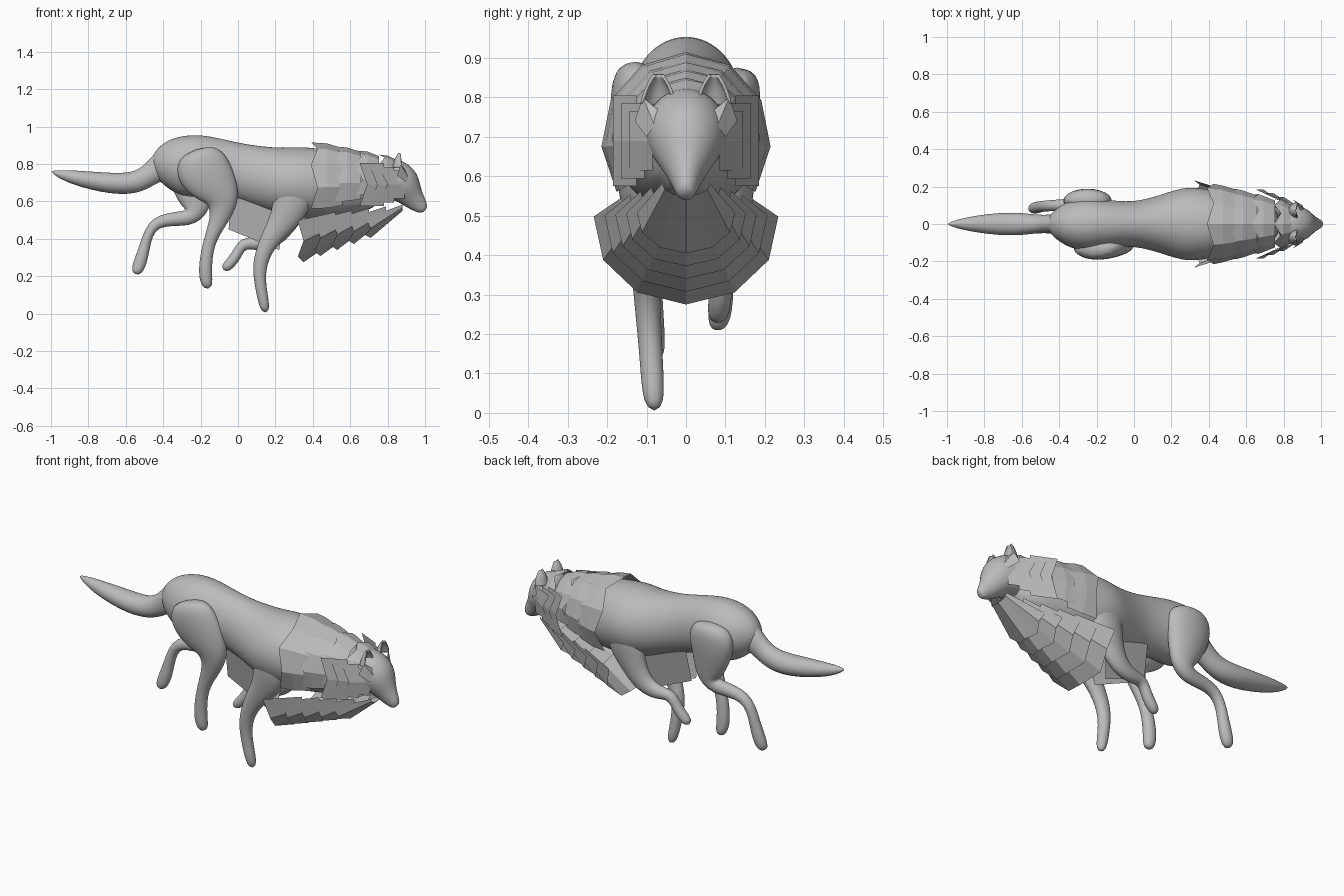
import bpy, bmesh, math
from mathutils import Vector

if "Cube" in bpy.data.objects:
    bpy.data.objects.remove(bpy.data.objects["Cube"], do_unlink=True)

SIDES = {"right": -1, "left": 1}

grey = bpy.data.materials.new("fur_grey")
grey.use_nodes = True
colour = (0.5, 0.5, 0.5, 1)
grey.diffuse_color = colour
grey.node_tree.nodes["Principled BSDF"].inputs["Base Color"].default_value = colour


def mix(start, end, amount):
    return start + (end - start) * amount


def finish(name, bm, smooth):
    mesh = bpy.data.meshes.new(name)
    bm.to_mesh(mesh)
    bm.free()
    mesh.materials.append(grey)
    obj = bpy.data.objects.new(name, mesh)
    bpy.context.collection.objects.link(obj)
    if smooth:
        for face in mesh.polygons:
            face.use_smooth = True
        rounding = obj.modifiers.new("rounding", "SUBSURF")
        rounding.levels = rounding.render_levels = 2
    return obj


def bridge(bm, rows, closed):
    count = len(rows[0])
    for lower, upper in zip(rows, rows[1:]):
        for i in range(count if closed else count - 1):
            j = (i + 1) % count
            bm.faces.new((lower[i], lower[j], upper[j], upper[i]))


def loft(name, centres, widths, depths, sides=12):
    """Rounded form swept through elliptical rings along a path."""
    bm = bmesh.new()
    rows = []
    last = len(centres) - 1
    for k, (centre, width, depth) in enumerate(zip(centres, widths, depths)):
        along = centres[min(k + 1, last)] - centres[max(k - 1, 0)]
        up = Vector((along.z, 0, -along.x)).normalized()
        row = []
        for i in range(sides):
            angle = math.tau * i / sides
            offset = Vector((0, width * math.cos(angle), 0)) + up * depth * math.sin(angle)
            row.append(bm.verts.new(centre + offset))
        rows.append(row)
    bridge(bm, rows, True)
    bm.faces.new(rows[0])
    bm.faces.new(rows[-1])
    bmesh.ops.recalc_face_normals(bm, faces=bm.faces)
    return finish(name, bm, True)


def trunk(name, rings, sides=16):
    """Loft on the centre plane: each ring is x, z, half width, half depth."""
    centres = [Vector((x, 0, z)) for x, z, width, depth in rings]
    return loft(name, centres, [r[2] for r in rings], [r[3] for r in rings], sides)


def leg(name, side, rings):
    """Limb leaning inward to the paw: each ring is x, z, half depth."""
    last = len(rings) - 1
    centres = [Vector((x, side * mix(.13, .08, k / last), z))
               for k, (x, z, depth) in enumerate(rings)]
    depths = [r[2] for r in rings]
    widths = [min(depth, .02 + depth * .35) for depth in depths]
    return loft(name, centres, widths, depths)


def strip(name, lines, smooth=False):
    """Thin sheet of fur between lines of points."""
    bm = bmesh.new()
    bridge(bm, [[bm.verts.new(point) for point in line] for line in lines], False)
    return finish(name, bm, smooth)


def arc(x, z, half_width, height, spread, count, ragged=0):
    """Arc across the body; a negative height makes it hang downward."""
    points = []
    for i in range(count):
        angle = math.radians(spread) * mix(-1, 1, i / (count - 1))
        points.append((x + ragged * (i % 2), half_width * math.sin(angle),
                       z + height * math.cos(angle)))
    return points


# Trunk and neck
trunk("body", [
    (-.46, .78, .04, .05), (-.4, .8, .1, .12), (-.3, .79, .15, .17),
    (-.18, .79, .14, .17), (0, .76, .11, .15), (.2, .71, .18, .18),
    (.3, .7, .21, .2), (.5, .69, .17, .19), (.8, .69, .1, .13)])

# Tail
trunk("tail", [
    (-.36, .82, .06, .1), (-.45, .76, .05, .06), (-.53, .7, .05, .06),
    (-.66, .69, .07, .06), (-.9, .73, .04, .04), (-1, .76, .004, .006)])

# Head with muzzle
trunk("head", [
    (.77, .72, .09, .1), (.83, .72, .11, .12), (.88, .69, .1, .11),
    (.91, .65, .08, .08), (.94, .61, .05, .06), (.98, .57, .03, .04),
    (1, .55, .02, .02)])

# Legs, all in different phases of the stride
leg("right_hind_leg", SIDES["right"], [
    (-.23, .88, .1), (-.2, .78, .16), (-.12, .68, .13), (-.07, .6, .09),
    (-.1, .5, .05), (-.16, .38, .03), (-.18, .22, .04), (-.16, .13, .03)])
leg("left_hind_leg", SIDES["left"], [
    (-.25, .88, .1), (-.25, .78, .15), (-.24, .66, .11), (-.22, .56, .08),
    (-.25, .5, .05), (-.46, .51, .03), (-.5, .35, .03), (-.53, .25, .04),
    (-.55, .21, .02)])
leg("right_front_leg", SIDES["right"], [
    (.32, .76, .08), (.3, .62, .12), (.25, .5, .08), (.16, .39, .05),
    (.11, .26, .04), (.12, .14, .03), (.15, 0, .03)])
leg("left_front_leg", SIDES["left"], [
    (.32, .76, .08), (.3, .62, .12), (.25, .5, .08), (.19, .4, .06),
    (.1, .37, .04), (.02, .38, .03), (-.01, .3, .03), (-.08, .23, .03)])

for tag, side in SIDES.items():
    # Cupped ear, open to the front
    rows = []
    for rise in range(4):
        radius = .04 * math.sqrt(1 - rise / 3.1)
        angles = [mix(-1.7, 1.7, i / 5) for i in range(6)]
        rows.append([(.87 - radius * math.cos(a), side * .07 + radius * math.sin(a),
                      .78 + rise * .025) for a in angles])
    ear = strip(tag + "_ear", rows, True)
    ear.modifiers.new("thickness", "SOLIDIFY").thickness = .008

    # Narrow slanted eye
    bm = bmesh.new()
    bmesh.ops.create_uvsphere(bm, u_segments=10, v_segments=6, radius=.014)
    eye = finish(tag + "_eye", bm, False)
    eye.location = (.92, side * .05, .67)
    eye.scale.z = .4
    eye.rotation_euler.x = side * .35

    # Brow tuft sweeping up toward the ear
    strip(tag + "_brow_tuft", [
        [(.93, side * .03, .71), (.91, side * .08, .73), (.9, side * .1, .7)],
        [(.9, side * .06, .76), (.87, side * .11, .8), (.85, side * .13, .74)]])

    # Cheek tufts sweeping outward and back
    for k in range(3):
        x, y, z = .89 - .055 * k, side * (.085 + .02 * k), .69
        height = .075 + .02 * k
        root = [(x, y, z + height * i) for i in (-1, 0, 1)]
        tip = [(x - .09 - .04 * abs(i), y + side * .06, z + height * i) for i in (-1, 0, 1)]
        strip(f"{tag}_cheek_tuft_{k + 1}", [root, tip])

    # Long fur under the belly
    strip(tag + "_belly_fringe", [
        [(-.04, side * .06, .64), (.25, side * .08, .55)],
        [(-.05, side * .02, .45), (.22, side * .04, .34)]])

# Mane collars, each overlapping the one behind
for k in range(4):
    t = k / 3
    front, back = mix(.56, .85, t), mix(.39, .75, t)
    width, height = mix(.18, .1, t), mix(.195, .13, t)
    spread = mix(125, 100, t)
    strip(f"mane_collar_{k + 1}", [
        arc(front, .69, width, height, spread, 9),
        arc(mix(front, back, .5), .69, width + .025, height + .025, spread, 9),
        arc(back, .69, width + .035, height + .03, spread, 9, .035)])

# Chest ruff: bibs hanging from the chin back to the brisket
for k in range(5):
    t = k / 4
    front, width, drop = mix(.88, .52, t), mix(.06, .17, t), mix(.03, .14, t)
    strip(f"chest_bib_{k + 1}", [
        arc(front, mix(.58, .53, t), width, -drop, 95, 7),
        arc(front - .2, mix(.5, .48, t), width + .065, -drop - .065, 95, 7, .03)])
